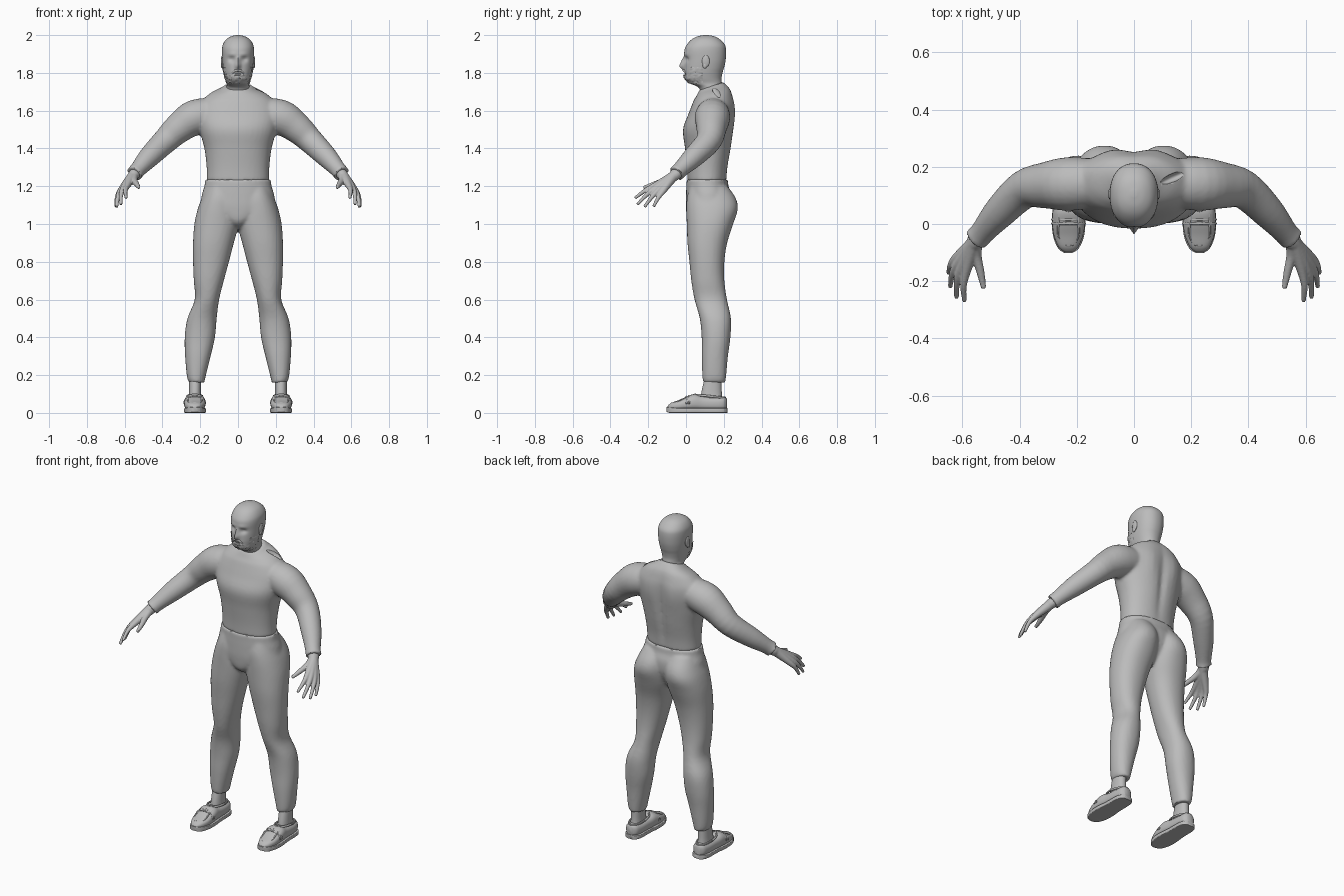
import bpy, bmesh, math, random
from mathutils import Vector, Matrix

random.seed(4)
if "Cube" in bpy.data.objects:
    bpy.data.objects.remove(bpy.data.objects["Cube"])

grey = bpy.data.materials.new("plain_grey")
grey.use_nodes = True
grey.diffuse_color = (0.5, 0.5, 0.5, 1)
grey.node_tree.nodes["Principled BSDF"].inputs["Base Color"].default_value = grey.diffuse_color


def refine(rows, k):
    """Catmull-Rom interpolation between rows of numbers."""
    out = []
    for i in range(len(rows) - 1):
        a, b, c, d = (rows[min(max(j, 0), len(rows) - 1)] for j in range(i - 1, i + 3))
        for t in (s / k for s in range(k)):
            out.append([q + 0.5 * t * (r - p + t * (2 * p - 5 * q + 4 * r - s + t * (3 * (q - r) + s - p)))
                        for p, q, r, s in zip(a, b, c, d)])
    return out + [list(rows[-1])]


def skin(bm, rings, caps=True):
    rings = [[bm.verts.new(p) for p in ring] for ring in rings]
    n = len(rings[0])
    for a, b in zip(rings, rings[1:]):
        for i in range(n):
            bm.faces.new((a[i], a[(i + 1) % n], b[(i + 1) % n], b[i]))
    if caps:
        bm.faces.new(rings[0][::-1])
        bm.faces.new(rings[-1])


def loft(bm, rows, axis="z", n=40, k=4, power=2.2, shape=None):
    """Rounded sections: position, x low, x high, then the other low and high."""
    rings = []
    for t, x0, x1, b0, b1 in refine(rows, k):
        ring = []
        for i in range(n):
            a = math.tau * i / n
            c, s = (math.copysign(abs(f) ** (2 / power), f) for f in (math.cos(a), math.sin(a)))
            x, b = (x0 + x1 + (x1 - x0) * c) / 2, (b0 + b1 + (b1 - b0) * s) / 2
            p = Vector((x, b, t) if axis == "z" else (x, t, b))
            ring.append(shape(p) if shape else p)
        rings.append(ring)
    skin(bm, rings)


def tube(bm, rows, n=14, k=4):
    """Round limb through points given as x, y, z, radius."""
    rows = refine(rows, k)
    pts = [Vector(r[:3]) for r in rows]
    rings = []
    for i, (p, r) in enumerate(zip(pts, rows)):
        d = pts[min(i + 1, len(pts) - 1)] - pts[max(i - 1, 0)]
        q = d.to_track_quat("Z", "Y")
        rings.append([p + q @ Vector((r[3] * math.cos(a), r[3] * math.sin(a), 0))
                      for a in (math.tau * j / n for j in range(n))])
    skin(bm, rings)


def ball(bm, centre, size):
    m = Matrix.Translation(centre) @ Matrix.Diagonal((*size, 1))
    bmesh.ops.create_uvsphere(bm, u_segments=20, v_segments=12, radius=1, matrix=m)


def mirror(bm):
    copy = bmesh.ops.duplicate(bm, geom=bm.verts[:] + bm.edges[:] + bm.faces[:])["geom"]
    for v in copy:
        if isinstance(v, bmesh.types.BMVert):
            v.co.x *= -1


def finish(name, bm, voxel=0, smooth=4):
    bmesh.ops.recalc_face_normals(bm, faces=bm.faces)
    mesh = bpy.data.meshes.new(name)
    bm.to_mesh(mesh)
    bm.free()
    mesh.materials.append(grey)
    ob = bpy.data.objects.new(name, mesh)
    bpy.context.collection.objects.link(ob)
    bpy.ops.object.select_all(action="DESELECT")
    ob.select_set(True)
    bpy.context.view_layer.objects.active = ob
    if voxel:
        m = ob.modifiers.new("blend", "REMESH")
        m.mode, m.voxel_size = "VOXEL", voxel
        m = ob.modifiers.new("soften", "SMOOTH")
        m.factor, m.iterations = 0.5, smooth
        for m in list(ob.modifiers):
            bpy.ops.object.modifier_apply(modifier=m.name)
    bpy.ops.object.shade_smooth_by_angle(angle=math.radians(45))
    return ob


def bump(x, c, w):
    return math.exp(-((x - c) / w) ** 2)


def sym(rows):
    return [(z, -w, w, f, b) for z, w, f, b in rows]


# Top: arms and torso blended together
def torso_shape(p):
    if p.y > 0.15:
        p.y += 0.008 * bump(abs(p.x), 0.08, 0.04) * bump(p.z, 1.58, 0.09)
        p.y -= 0.014 * bump(p.x, 0, 0.025) * bump(p.z, 1.45, 0.18)
    p.z += (p.y - 0.15) * 0.35 * min(max((p.z - 1.66) / 0.08, 0), 1)
    return p


bm = bmesh.new()
tube(bm, [(0.1, 0.145, 1.59, 0.08), (0.225, 0.14, 1.565, 0.094), (0.31, 0.135, 1.51, 0.081),
          (0.385, 0.12, 1.44, 0.068), (0.47, 0.04, 1.355, 0.057), (0.53, -0.03, 1.288, 0.043),
          (0.548, -0.05, 1.267, 0.046)], n=24)
mirror(bm)
loft(bm, sym([(1.225, 0.165, 0.008, 0.215), (1.3, 0.166, 0.005, 0.222), (1.4, 0.178, -0.005, 0.24),
              (1.5, 0.205, -0.016, 0.252), (1.58, 0.22, 0.012, 0.257), (1.64, 0.2, 0.035, 0.255),
              (1.69, 0.15, 0.055, 0.24), (1.72, 0.09, 0.065, 0.215), (1.735, 0.07, 0.07, 0.2)]),
     shape=torso_shape)
top = finish("knit_top", bm, 0.009)

# Narrow openings on the shoulders
bm = bmesh.new()
ball(bm, (0, 0, 0), (0.062, 0.016, 0.03))
bmesh.ops.transform(bm, verts=bm.verts, matrix=Matrix.Translation((0.145, 0.165, 1.705))
                    @ Matrix.Rotation(0.4, 4, "Z") @ Matrix.Rotation(0.4, 4, "Y"))
mirror(bm)
cutter = finish("opening_cutter", bm)
cutter.hide_render = True
bpy.context.view_layer.objects.active = top
cut = top.modifiers.new("openings", "BOOLEAN")
cut.operation, cut.object, cut.solver = "DIFFERENCE", cutter, "EXACT"
bpy.ops.object.modifier_apply(modifier=cut.name)
bpy.data.objects.remove(cutter)

# Trousers: two legs and a pelvis
bm = bmesh.new()
loft(bm, [(0.16, 0.178, 0.258, 0.092, 0.207), (0.19, 0.172, 0.27, 0.087, 0.212),
          (0.3, 0.145, 0.28, 0.083, 0.222), (0.4, 0.122, 0.282, 0.083, 0.235),
          (0.5, 0.113, 0.268, 0.073, 0.238), (0.6, 0.1, 0.229, 0.045, 0.217),
          (0.7, 0.075, 0.234, 0.028, 0.203), (0.8, 0.048, 0.238, 0.018, 0.203),
          (0.9, 0.022, 0.238, 0.008, 0.218), (1, -0.004, 0.231, 0.004, 0.25),
          (1.08, -0.004, 0.213, 0.002, 0.274), (1.14, 0.0, 0.19, 0.005, 0.262),
          (1.2, 0.015, 0.165, 0.02, 0.22)])
mirror(bm)
loft(bm, sym([(0.975, 0.03, 0.06, 0.17), (1.01, 0.07, 0.012, 0.2), (1.08, 0.19, 0.0, 0.235),
              (1.15, 0.192, 0.0, 0.24), (1.2, 0.178, 0.002, 0.225), (1.236, 0.173, 0.003, 0.222)]))
finish("trousers", bm, 0.009)


# Head with eye hollows, brow, nose and mouth
def face_shape(p):
    if p.y < 0.07:
        p.y += 0.013 * bump(abs(p.x), 0.034, 0.017) * bump(p.z, 1.872, 0.014)
        p.y -= 0.005 * bump(abs(p.x), 0.03, 0.025) * bump(p.z, 1.898, 0.009)
        p.y -= 0.026 * bump(p.x, 0, 0.012) * bump(p.z, 1.838, 0.02)
        p.y -= 0.012 * bump(p.x, 0, 0.009) * bump(p.z, 1.868, 0.016)
        p.y += 0.006 * bump(p.x, 0, 0.025) * bump(p.z, 1.795, 0.005)
    return p


head = sym([(1.66, 0.06, 0.085, 0.19), (1.72, 0.06, 0.068, 0.19), (1.745, 0.06, 0.018, 0.19),
            (1.77, 0.067, -0.006, 0.188), (1.8, 0.074, -0.01, 0.193), (1.83, 0.079, -0.01, 0.202),
            (1.87, 0.083, -0.008, 0.21), (1.92, 0.085, -0.008, 0.212), (1.95, 0.08, 0.005, 0.205),
            (1.977, 0.063, 0.03, 0.18), (1.993, 0.038, 0.06, 0.152), (2.0, 0.01, 0.095, 0.117)])
bm = bmesh.new()
loft(bm, head, n=72, k=6, shape=face_shape)
finish("head", bm)

bm = bmesh.new()
ball(bm, (0.083, 0.105, 1.862), (0.007, 0.02, 0.032))
ball(bm, (0.084, 0.1, 1.838), (0.006, 0.012, 0.014))
mirror(bm)
finish("ears", bm)


# Short rough beard over the jaw
def rough(p):
    p.x *= 1.04
    p.y -= 0.003
    return p + Vector([random.uniform(-0.0025, 0.0025) for _ in range(3)])


bm = bmesh.new()
loft(bm, head[2:6], n=72, k=5, shape=rough)
extra = [f for f in bm.faces if len(f.verts) > 4 or f.calc_center_median().y > 0.085
         or (f.calc_center_median().z > 1.79 and f.calc_center_median().y < 0.02)]
bmesh.ops.delete(bm, geom=extra, context="FACES")
finish("beard", bm)

bm = bmesh.new()
tube(bm, [(0.036, 0.006, 1.79, 0.004), (0.018, -0.008, 1.81, 0.006), (0, -0.013, 1.814, 0.006),
          (-0.018, -0.008, 1.81, 0.006), (-0.036, 0.006, 1.79, 0.004)])
ball(bm, (0, -0.009, 1.787), (0.02, 0.006, 0.005))
finish("moustache_and_lip", bm)

# Hands: every finger runs from the wrist, so the palm forms between them
bm = bmesh.new()
fingers = [((0.588, -0.17, 1.2), (0.592, -0.27, 1.137)), ((0.606, -0.16, 1.192), (0.62, -0.258, 1.103)),
           ((0.618, -0.142, 1.183), (0.642, -0.22, 1.09)), ((0.622, -0.12, 1.176), (0.648, -0.172, 1.092))]
for knuckle, tip in fingers:
    k, t = Vector(knuckle), Vector(tip)
    mid = k.lerp(t, 0.5) + Vector((0.006, 0, 0.006))
    tube(bm, [(0.54, -0.04, 1.275, 0.03), (0.56, -0.07, 1.25, 0.028), (*k, 0.0165), (*mid, 0.0115), (*t, 0.008)])
tube(bm, [(0.552, -0.06, 1.26, 0.024), (0.55, -0.11, 1.232, 0.018), (0.536, -0.17, 1.21, 0.014),
          (0.525, -0.225, 1.193, 0.009)])
mirror(bm)
finish("hands", bm, 0.004, 3)

# Ankles
bm = bmesh.new()
loft(bm, [(0.05, 0.19, 0.265, 0.08, 0.2), (0.1, 0.195, 0.26, 0.08, 0.19), (0.19, 0.195, 0.258, 0.1, 0.188)])
mirror(bm)
finish("ankles", bm)

# Slip-on shoes
bm = bmesh.new()
loft(bm, [(-0.098, 0.215, 0.243, 0.022, 0.036), (-0.08, 0.195, 0.264, 0.012, 0.052),
          (-0.04, 0.178, 0.28, 0.01, 0.067), (0, 0.172, 0.285, 0.01, 0.085),
          (0.045, 0.173, 0.284, 0.01, 0.1), (0.09, 0.178, 0.278, 0.01, 0.09),
          (0.16, 0.182, 0.274, 0.01, 0.085), (0.2, 0.19, 0.266, 0.012, 0.086),
          (0.216, 0.208, 0.248, 0.02, 0.075)], "y", power=2.5)
mirror(bm)
finish("shoe_uppers", bm)

bm = bmesh.new()
loft(bm, [(-0.102, 0.217, 0.241, 0.005, 0.03), (-0.085, 0.193, 0.265, 0, 0.03),
          (-0.04, 0.174, 0.283, 0, 0.026), (0.02, 0.17, 0.287, 0, 0.025), (0.09, 0.176, 0.28, 0, 0.025),
          (0.17, 0.178, 0.278, 0, 0.025), (0.205, 0.188, 0.268, 0, 0.025), (0.219, 0.208, 0.248, 0, 0.025)],
     "y", power=9)
mirror(bm)
finish("shoe_soles", bm)

# Raised seam, strap and collar on each shoe
bm = bmesh.new()
mid_x = 0.229
half = [(0.035, 0.035, 0.088), (0.035, 0, 0.079), (0.035, -0.04, 0.059), (0.02, -0.068, 0.051)]
seam = [(mid_x - x, y, z, 0.004) for x, y, z in half] + [(mid_x, -0.076, 0.051, 0.004)]
tube(bm, seam + [(2 * mid_x - x, y, z, r) for x, y, z, r in seam[-2::-1]], n=8)
for y in (0.002, 0.016):
    tube(bm, [(mid_x + 0.056 * math.cos(a), y, 0.048 + (0.038 + y / 5) * math.sin(a), 0.005)
              for a in (math.pi * i / 10 for i in range(11))], n=8)
tube(bm, [(mid_x + 0.039 * math.cos(a), 0.127 + 0.08 * math.sin(a), 0.088 - 0.008 * math.sin(a), 0.006)
          for a in (math.tau * i / 20 for i in range(21))], n=8, k=2)
mirror(bm)
finish("shoe_trim", bm)
